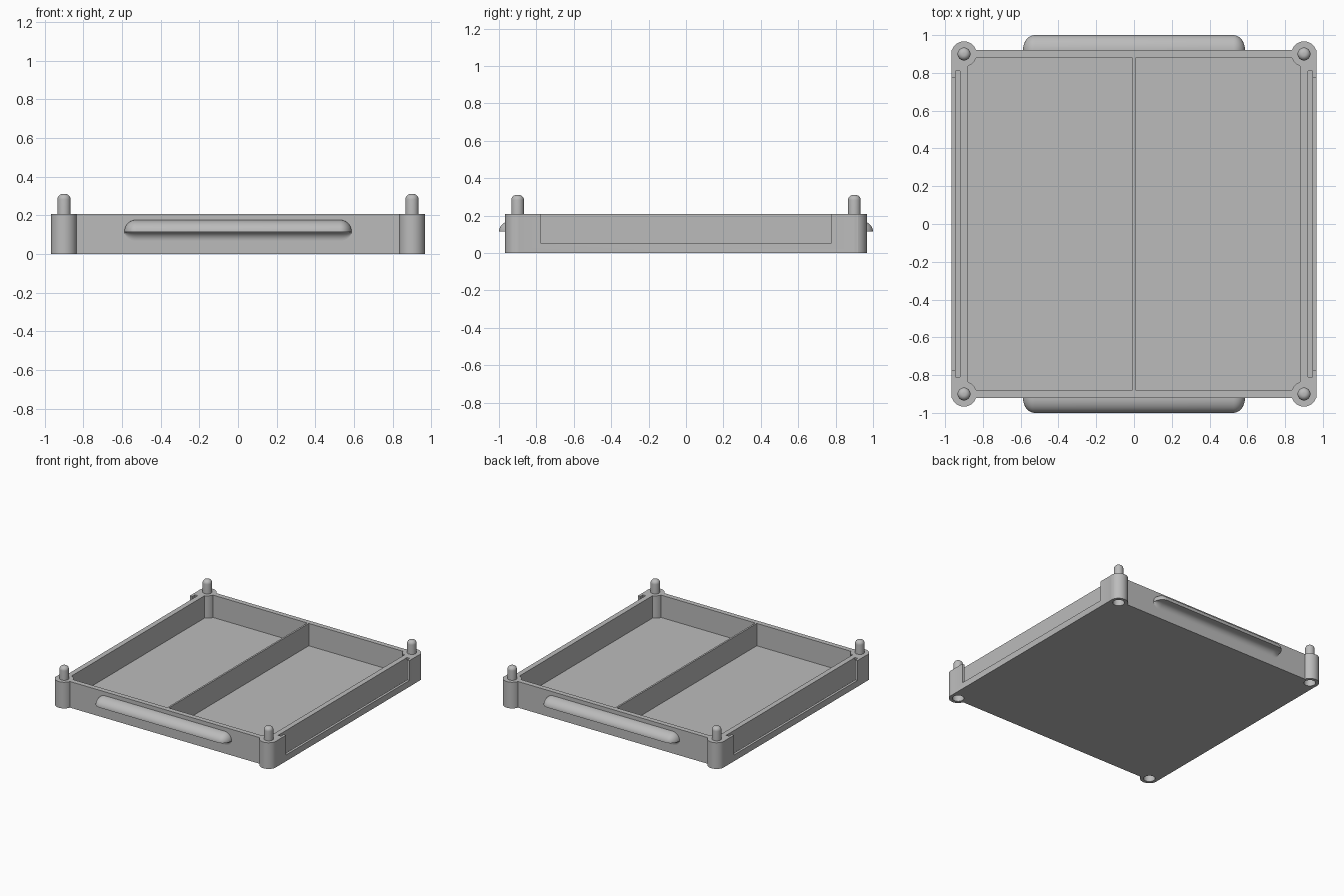
import bpy, bmesh, math
from mathutils import Matrix

old = bpy.data.objects.get("Cube")
if old:
    bpy.data.objects.remove(old, do_unlink=True)

TOP, POST, WALL_Y, WALL_X = 0.208, 0.9, 0.92, 0.966
CORNERS = [(sx, sy) for sx in (-1, 1) for sy in (-1, 1)]

grey = bpy.data.materials.new("plain grey")
grey.use_nodes = True
grey.diffuse_color = (0.5, 0.5, 0.5, 1)
grey.node_tree.nodes["Principled BSDF"].inputs["Base Color"].default_value = grey.diffuse_color


def finish(name, bm):
    bmesh.ops.recalc_face_normals(bm, faces=bm.faces)
    mesh = bpy.data.meshes.new(name)
    bm.to_mesh(mesh)
    bm.free()
    mesh.materials.append(grey)
    obj = bpy.data.objects.new(name, mesh)
    bpy.context.collection.objects.link(obj)
    return obj


def box(name, x0, x1, y0, y1, z0, z1):
    bm = bmesh.new()
    bmesh.ops.create_cube(bm, size=1)
    for v in bm.verts:
        v.co = (x1 if v.co.x > 0 else x0, y1 if v.co.y > 0 else y0, z1 if v.co.z > 0 else z0)
    return finish(name, bm)


def cylinder(name, x, y, r, z0, z1):
    bm = bmesh.new()
    bmesh.ops.create_cone(bm, cap_ends=True, segments=48, radius1=r, radius2=r, depth=z1 - z0,
                          matrix=Matrix.Translation((x, y, (z0 + z1) / 2)))
    return finish(name, bm)


def activate(obj):
    bpy.ops.object.select_all(action='DESELECT')
    obj.select_set(True)
    bpy.context.view_layer.objects.active = obj


def combine(target, other, operation):
    activate(target)
    mod = target.modifiers.new(operation.lower(), 'BOOLEAN')
    mod.operation, mod.object, mod.solver = operation, other, 'EXACT'
    bpy.ops.object.modifier_apply(modifier=mod.name)
    bpy.data.objects.remove(other, do_unlink=True)


def smooth(obj):
    activate(obj)
    bpy.ops.object.shade_smooth_by_angle(angle=math.radians(35))


# Tray with two compartments, leaving a thin central divider
tray = box("tray", -WALL_X, WALL_X, -WALL_Y, WALL_Y, 0, TOP)
for x0, x1 in ((-0.88, -0.007), (0.007, 0.88)):
    combine(tray, box("compartment_cutter", x0, x1, -0.88, 0.88, 0.03, TOP + 0.1), 'DIFFERENCE')

# Round corner posts with stacking sockets underneath
for sx, sy in CORNERS:
    combine(tray, cylinder("post", sx * POST, sy * POST, 0.067, 0, TOP), 'UNION')
for sx, sy in CORNERS:
    combine(tray, cylinder("socket_cutter", sx * POST, sy * POST, 0.042, -0.1, 0.115), 'DIFFERENCE')

# Label slots and their open windows in the side walls
for s in (-1, 1):
    for name, a, b, y, z in (("slot_cutter", 0.921, 0.946, 0.81, 0.03),
                             ("window_cutter", 0.94, 1.1, 0.775, 0.05)):
        x0, x1 = sorted((s * a, s * b))
        combine(tray, box(name, x0, x1, -y, y, z, TOP + 0.1), 'DIFFERENCE')
smooth(tray)


# Domed stacking pins, turned from a profile
def pin(name, x, y):
    r, f, top = 0.034, 0.028, 0.311
    profile = [(r, 0.19)]
    for i in range(9):
        a = math.pi / 2 * i / 8
        profile.append((r - f + f * math.cos(a), top - f + f * math.sin(a)))
    profile.append((0, top))
    bm = bmesh.new()
    verts = [bm.verts.new((px, 0, pz)) for px, pz in profile]
    edges = [bm.edges.new(pair) for pair in zip(verts, verts[1:])]
    bmesh.ops.spin(bm, geom=verts + edges, cent=(0, 0, 0), axis=(0, 0, 1),
                   angle=math.tau, steps=32)
    bmesh.ops.remove_doubles(bm, verts=bm.verts, dist=0.0001)
    bmesh.ops.translate(bm, verts=bm.verts, vec=(x, y, 0))
    smooth(finish(name, bm))


for sx, sy in CORNERS:
    pin(f"{'front' if sy < 0 else 'back'}_{'left' if sx > 0 else 'right'}_pin", sx * POST, sy * POST)


# Handle: rounded top, flat lip and a concave underside, tapering round at the ends
def handle(name, side):
    half, cap, n = 0.588, 0.062, 10
    section = [(-0.01, 0.062)]
    for i in range(n + 1):
        a = math.pi / 2 * (1 - i / n)
        section.append((0.08 * math.cos(a), 0.062 * math.sin(a)))
    for i in range(n + 1):
        a = math.pi / 2 * (1 + i / n)
        section.append((0.046 + 0.046 * math.cos(a), -0.046 + 0.046 * math.sin(a)))
    section.append((-0.01, -0.046))
    stations = []
    for i in range(n + 1):
        a = math.pi / 2 * i / n
        stations.append((half - cap + cap * math.cos(a), max(math.sin(a), 0.02)))
    stations = [(-x, s) for x, s in stations] + stations[::-1]
    bm = bmesh.new()
    rings = [[bm.verts.new((x, side * (WALL_Y + (y * s if y > 0 else y)), 0.115 + z * s))
              for y, z in section] for x, s in stations]
    m = len(section)
    for r0, r1 in zip(rings, rings[1:]):
        for j in range(m):
            k = (j + 1) % m
            bm.faces.new((r0[j], r0[k], r1[k], r1[j]))
    bm.faces.new(rings[0])
    bm.faces.new(rings[-1])
    smooth(finish(name, bm))


handle("front_handle", -1)
handle("back_handle", 1)
